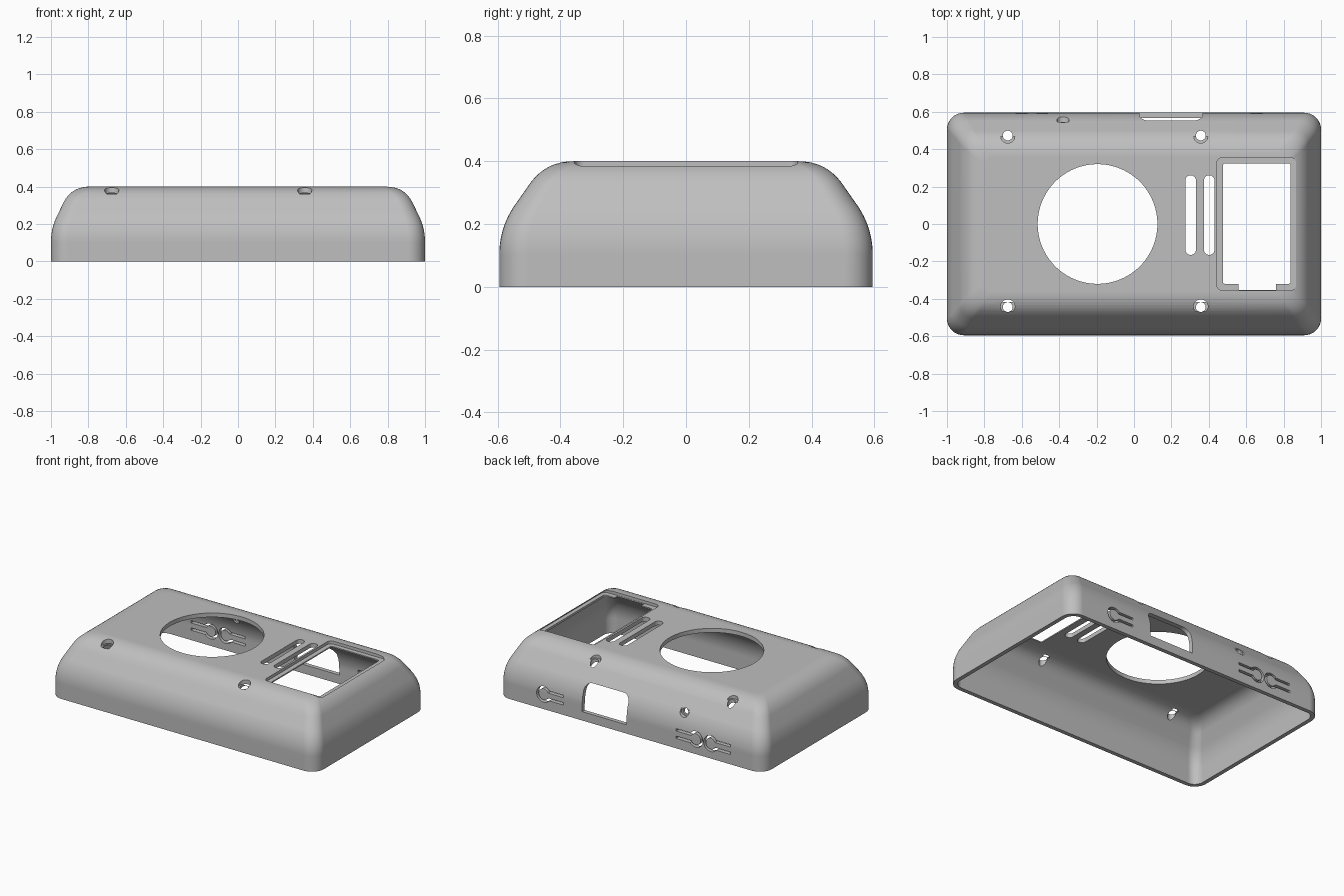
import bpy, bmesh, math
from mathutils import Vector

if "Cube" in bpy.data.objects:
    bpy.data.objects.remove(bpy.data.objects["Cube"])

HX, HY, TOP, WALL = 1.0, 0.595, 0.40, 0.028

grey = bpy.data.materials.new("plain_grey")
grey.use_nodes = True
grey.diffuse_color = (0.52, 0.52, 0.52, 1)
grey.node_tree.nodes["Principled BSDF"].inputs["Base Color"].default_value = (0.52, 0.52, 0.52, 1)


def add_object(name, bm):
    bmesh.ops.recalc_face_normals(bm, faces=bm.faces)
    mesh = bpy.data.meshes.new(name)
    bm.to_mesh(mesh)
    bm.free()
    obj = bpy.data.objects.new(name, mesh)
    bpy.context.collection.objects.link(obj)
    return obj


def rounded_rect(cx, cy, hx, hy, r, seg=8):
    pts = []
    for k, (sx, sy) in enumerate([(1, 1), (-1, 1), (-1, -1), (1, -1)]):
        for i in range(seg + 1):
            a = (k + i / seg) * math.pi / 2
            pts.append((cx + sx * (hx - r) + r * math.cos(a),
                        cy + sy * (hy - r) + r * math.sin(a)))
    return pts


def circle(cx, cy, r, seg=32):
    return [(cx + r * math.cos(i * math.tau / seg), cy + r * math.sin(i * math.tau / seg))
            for i in range(seg)]


def box_outline(x0, x1, y0, y1, r):
    return rounded_rect((x0 + x1) / 2, (y0 + y1) / 2, (x1 - x0) / 2, (y1 - y0) / 2, r)


# Side profile: wall, slanted shoulder and flat top, blended by two curves
def blend(p, q, r, seg=9):
    return [p.lerp(q, i / seg).lerp(q.lerp(r, i / seg), i / seg) for i in range(seg + 1)]


def profile(inset):
    low, high = Vector((0, 0.183)), Vector((inset, TOP))
    d = (high - low).normalized()
    return ([Vector((0, 0))]
            + blend(low - Vector((0, 0.08)), low, low + d * 0.08)
            + blend(high - d * 0.095, high, high + Vector((0.095, 0))))


# Shell: rounded rectangles stacked along the profile
bm = bmesh.new()
rings = []
for px, py in zip(profile(0.112), profile(0.142)):
    r = 0.09 - 0.2 * px[0]
    z = (px[1] + py[1]) / 2
    rings.append([bm.verts.new((x, y, z))
                  for x, y in rounded_rect(0, 0, HX - px[0], HY - py[0], r)])
for a, b in zip(rings, rings[1:]):
    for i in range(len(a)):
        j = (i + 1) % len(a)
        bm.faces.new((a[i], a[j], b[j], b[i]))
bm.faces.new(rings[-1])
shell = add_object("enclosure_shell", bm)
solid = shell.modifiers.new("wall", 'SOLIDIFY')
solid.thickness, solid.offset, solid.use_even_offset = WALL, -1, True

cutters = []


def cut(name, outline, lo, hi, axis='z'):
    """Cut a prism with this outline out of the shell, along z or along y."""
    bm = bmesh.new()
    place = (lambda u, v: (u, v, lo)) if axis == 'z' else (lambda u, v: (u, lo, v))
    face = bm.faces.new([bm.verts.new(place(u, v)) for u, v in outline])
    out = bmesh.ops.extrude_face_region(bm, geom=[face])
    move = Vector((0, 0, hi - lo)) if axis == 'z' else Vector((0, hi - lo, 0))
    bmesh.ops.translate(bm, vec=move,
                        verts=[e for e in out["geom"] if isinstance(e, bmesh.types.BMVert)])
    cutter = add_object(name, bm)
    cutter.hide_render = True
    cutters.append(cutter)
    mod = shell.modifiers.new(name, 'BOOLEAN')
    mod.object, mod.operation, mod.solver = cutter, 'DIFFERENCE', 'EXACT'


# Large round opening and vent slots
cut("round_opening", circle(-0.195, 0, 0.32, 96), 0.2, 0.6)
for x in (0.303, 0.402):
    cut("vent_slot", box_outline(x - 0.028, x + 0.028, -0.165, 0.26, 0.027), 0.2, 0.6)

# Window with a shallow recessed frame and a notch
cut("window_recess", box_outline(0.443, 0.866, -0.355, 0.355, 0.03), 0.38, 0.6)
cut("window_opening", box_outline(0.475, 0.838, -0.32, 0.324, 0.012), 0.25, 0.6)
cut("window_notch", box_outline(0.56, 0.76, -0.353, -0.3, 0.002), 0.25, 0.6)

# Screw holes with counterbores
for x in (-0.675, 0.357):
    for y, s in ((0.47, 1), (-0.441, -1)):
        cut("screw_counterbore", circle(x, y, 0.038), 0.361, 0.6)
        cut("screw_hole", circle(x, y + s * 0.003, 0.026), 0.2, 0.6)

# Port and small round hole in the back
port = [(x, z) for x, z in box_outline(0.03, 0.365, 0.0, 0.25, 0.05) if z > 0.1]
cut("back_port", port + [(0.03, 0.06), (0.365, 0.06)], 0.4, 0.8, 'y')
cut("back_counterbore", circle(-0.38, 0.245, 0.033), 0.546, 0.8, 'y')
cut("back_hole", circle(-0.38, 0.245, 0.02), 0.45, 0.8, 'y')


# Flexible buttons: keyhole-shaped slots
def keyhole(radius, gap, length, seg=28):
    a = math.asin(gap / radius)
    arc = [a + (math.tau - 2 * a) * i / seg for i in range(seg + 1)]
    return ([(length, gap)] + [(radius * math.cos(t), radius * math.sin(t)) for t in arc]
            + [(length, -gap)])


for x, side in ((0.655, -1), (-0.49, 1), (-0.602, -1)):
    w = 0.008
    loop = keyhole(0.045 + w, 0.025 + w, 0.148) + keyhole(0.045 - w, 0.025 - w, 0.148)[::-1]
    cut("button_slot", [(x + side * u, 0.1 + v) for u, v in loop], 0.5, 0.8, 'y')

# Apply the cuts, drop the cutters and finish the surface
bpy.context.view_layer.update()
graph = bpy.context.evaluated_depsgraph_get()
mesh = bpy.data.meshes.new_from_object(shell.evaluated_get(graph))
shell.modifiers.clear()
shell.data = mesh
for cutter in cutters:
    bpy.data.objects.remove(cutter)
mesh.materials.clear()
mesh.materials.append(grey)
for poly in mesh.polygons:
    poly.material_index = 0

for obj in bpy.context.selected_objects:
    obj.select_set(False)
shell.select_set(True)
bpy.context.view_layer.objects.active = shell
bpy.ops.object.shade_smooth_by_angle(angle=math.radians(30))
weighted = shell.modifiers.new("clean_normals", 'WEIGHTED_NORMAL')
weighted.keep_sharp = True
